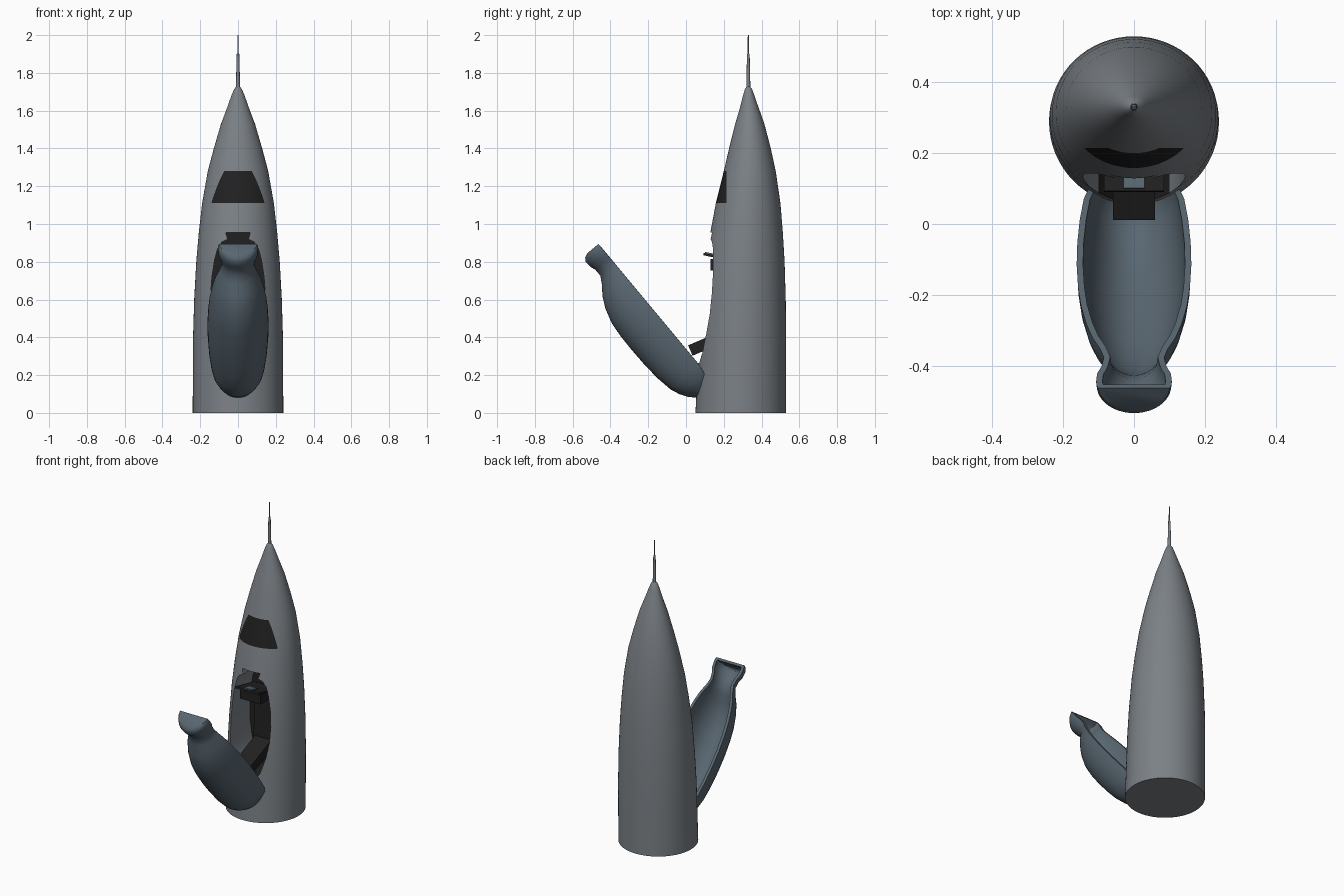
import bpy, bmesh, math
from mathutils import Vector, Matrix

cube = bpy.data.objects.get("Cube")
if cube:
    bpy.data.objects.remove(cube, do_unlink=True)


def material(name, rgb):
    m = bpy.data.materials.new(name)
    m.use_nodes = True
    m.diffuse_color = (*rgb, 1)
    m.node_tree.nodes["Principled BSDF"].inputs["Base Color"].default_value = (*rgb, 1)
    return m


GREY = material("hull grey", (0.2, 0.22, 0.24))
BLACK = material("charcoal black", (0.015, 0.015, 0.015))
SLATE = material("slate blue", (0.1, 0.135, 0.165))


def finish(name, bm, mats, angle=None):
    bmesh.ops.recalc_face_normals(bm, faces=bm.faces)
    me = bpy.data.meshes.new(name)
    bm.to_mesh(me)
    bm.free()
    ob = bpy.data.objects.new(name, me)
    bpy.context.collection.objects.link(ob)
    for m in mats:
        me.materials.append(m)
    if angle:
        smooth(ob, angle)
    return ob


def activate(ob):
    bpy.ops.object.select_all(action='DESELECT')
    ob.select_set(True)
    bpy.context.view_layer.objects.active = ob


def smooth(ob, angle):
    activate(ob)
    bpy.ops.object.shade_smooth_by_angle(angle=math.radians(angle))


def loft(rings, closed=True):
    """Skin a list of point rings and cap both ends."""
    bm = bmesh.new()
    vs = [[bm.verts.new(p) for p in r] for r in rings]
    n = len(rings[0])
    for a, b in zip(vs, vs[1:]):
        for i in range(n if closed else n - 1):
            j = (i + 1) % n
            bm.faces.new((a[i], a[j], b[j], b[i]))
    bm.faces.new(vs[0])
    bm.faces.new(vs[-1])
    return bm


def ellipse(z, rx, front, back, n=64):
    cy, ry = (front + back) / 2, (back - front) / 2
    return [(rx * math.cos(t), cy + ry * math.sin(t), z)
            for t in (math.tau * i / n for i in range(n))]


def box(name, size, loc, mat, tilt=0):
    bm = bmesh.new()
    bmesh.ops.create_cube(bm, size=1, matrix=Matrix.Translation(loc)
                          @ Matrix.Rotation(math.radians(tilt), 4, 'X')
                          @ Matrix.Diagonal((*size, 1)))
    return finish(name, bm, [mat])


# Hull: height, half width, front edge, back edge
hull_profile = [
    (0, .24, .05, .53), (.4, .238, .07, .53), (.6, .232, .085, .528),
    (.8, .221, .105, .522), (.95, .208, .128, .513), (1.11, .19, .158, .5),
    (1.28, .16, .2, .475), (1.4, .128, .228, .449), (1.53, .09, .26, .415),
    (1.62, .056, .287, .383), (1.68, .035, .302, .362),
    (1.715, .02, .312, .35), (1.73, .008, .323, .337)]
bm = loft([ellipse(*p) for p in hull_profile])

# Windscreen: cut the hull band along a straight rear edge
WIN_LOW, WIN_HIGH, WIN_BACK = 1.11, 1.28, .215
band = [f for f in bm.faces if WIN_LOW < f.calc_center_median().z < WIN_HIGH]
geom = set(band)
for f in band:
    geom.update(f.edges)
    geom.update(f.verts)
bmesh.ops.bisect_plane(bm, geom=list(geom), plane_co=(0, WIN_BACK, 0), plane_no=(0, 1, 0))
for f in bm.faces:
    c = f.calc_center_median()
    if WIN_LOW < c.z < WIN_HIGH and c.y < WIN_BACK:
        f.material_index = 1
hull = finish("hull", bm, [GREY, BLACK])

# Cockpit opening: mirrored outline pushed into the hull
half = [(.06, .265), (.1, .32), (.128, .42), (.142, .52), (.145, .62), (.138, .72),
        (.124, .81), (.108, .87), (.085, .905), (.055, .92), (.065, .955)]
outline = half + [(-x, z) for x, z in reversed(half)]
bm = loft([[(x, y, z) for x, z in outline] for y in (-.1, .33)])
for f in bm.faces:
    c = f.calc_center_median()
    if c.y > .3 or c.z < .36:
        f.material_index = 1
cutter = finish("cockpit_cutter", bm, [GREY, BLACK])
cutter.hide_render = True
mod = hull.modifiers.new("opening", 'BOOLEAN')
mod.operation, mod.solver, mod.object = 'DIFFERENCE', 'EXACT', cutter
activate(hull)
bpy.ops.object.modifier_apply(modifier="opening")
bpy.data.objects.remove(cutter, do_unlink=True)
smooth(hull, 35)

# Antenna on the nose
rod = [(1.71, .011), (1.82, .009), (1.9, .007), (1.901, .004), (2, .003)]
finish("antenna", loft([ellipse(z, r, .33 - r, .33 + r, 12) for z, r in rod]), [GREY], 35)

# Door: hinged shell, half-oval sections along its length
HINGE = Vector((0, .09, .23))
ALONG = Vector((0, -.64, .768))
OUT = Vector((0, -.768, -.64))
# distance along, half width, rim offset, depth
door_profile = [
    (-.1, .07, .05, .115), (-.06, .105, .025, .155), (-.02, .13, .008, .18),
    (.03, .142, 0, .2), (.12, .153, 0, .215), (.22, .16, 0, .222),
    (.32, .162, 0, .224), (.42, .158, 0, .222), (.5, .15, 0, .214),
    (.58, .135, 0, .19), (.64, .118, 0, .16), (.69, .096, 0, .122),
    (.73, .085, 0, .1), (.77, .092, 0, .1), (.8, .104, 0, .11),
    (.835, .107, 0, .113), (.855, .105, 0, .1), (.865, .1, 0, .075)]


def door_section(u, w, rim, depth, n=24):
    return [HINGE + ALONG * u + OUT * (rim + (depth - rim) * math.sin(math.pi * i / n))
            + Vector((w * math.cos(math.pi * i / n), 0, 0)) for i in range(n + 1)]


door = finish("door_shell", loft([door_section(*p) for p in door_profile], False), [SLATE])
mod = door.modifiers.new("wall", 'SOLIDIFY')
mod.thickness, mod.offset = .018, 0
activate(door)
# keep the outer skin facing away from the cockpit
if sum((p.normal.dot(OUT) * p.area for p in door.data.polygons)) < 0:
    door.data.flip_normals()
mod.offset = -1
bpy.ops.object.modifier_apply(modifier="wall")
smooth(door, 40)

# Seat inside the cockpit
box("seat_cushion", (.12, .28, .06), (0, .152, .385), BLACK, 23)
box("seat_back", (.14, .05, .36), (0, .295, .6), BLACK, -3)

# Instrument console with its small screen
box("console", (.15, .14, .06), (0, .2, .785), BLACK)
box("console_shelf", (.17, .2, .012), (0, .19, .82), BLACK, -12)
box("console_screen", (.06, .06, .008), (0, .13, .842), SLATE, -12)
